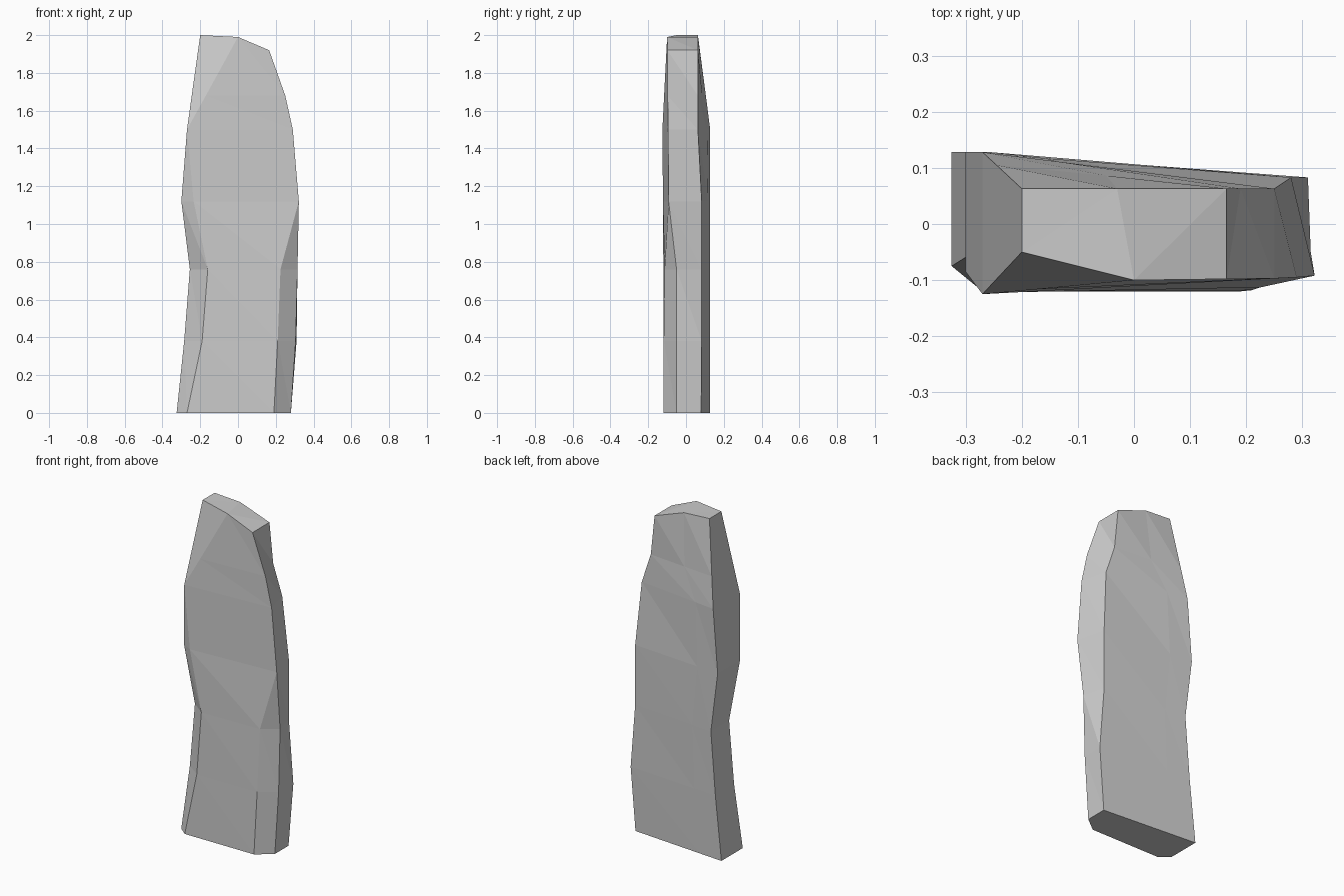
import bpy, bmesh

if "Cube" in bpy.data.objects:
    bpy.data.objects.remove(bpy.data.objects["Cube"])

# Corner paths (x, y) running up the slab, one point per level
levels = [0, 0.38, 0.76, 1.12, 1.5, 1.68]
paths = {
    "front_left": [(-.325, -.075), (-.285, -.05), (-.255, -.045), (-.30, -.085), (-.27, -.125), (-.245, -.098)],
    "left_bevel": [(-.27, -.12), (-.19, -.12), (-.16, -.12), (-.235, -.122), (-.27, -.125), (-.17, -.116)],
    "right_bevel": [(.19, -.12), (.21, -.118), (.225, -.113), (.322, -.092), (.29, -.095), (.25, -.097)],
    "front_right": [(.28, -.05), (.305, -.05), (.315, -.05), (.322, -.092), (.29, -.095), (.25, -.097)],
    "back_right": [(.28, .08), (.31, .083), (.28, .083), (.28, .083), (.25, .063), (.19, .063)],
    "back_left": [(-.325, .128), (-.285, .128), (-.255, .128), (-.30, .128), (-.27, .128), (-.245, .105)],
}
# Sloping, chipped top
crown = [(-.2, -.05, 2), (0, -.1, 1.99), (.165, -.098, 1.92),
         (.165, -.098, 1.92), (.165, .063, 1.92), (-.03, .063, 1.99), (-.2, .063, 2)]

bm = bmesh.new()
rings = []
for i, z in enumerate(levels):
    ring = [(*p[i], z) for p in paths.values()]
    br, bl = ring[4], ring[5]
    t = .55 if i == 5 else .75                      # extra point along the back
    ring.insert(5, tuple(a + (b - a) * t for a, b in zip(br, bl)))
    rings.append([bm.verts.new(co) for co in ring])
rings.append([bm.verts.new(co) for co in crown])

# Skin the rings with triangles, then close both ends
n = len(crown)
for lo, hi in zip(rings, rings[1:]):
    for j in range(n):
        k = (j + 1) % n
        bm.faces.new((lo[j], lo[k], hi[j]))
        bm.faces.new((lo[k], hi[k], hi[j]))
bm.faces.new(rings[-1])
bm.faces.new(rings[0][::-1])
bmesh.ops.remove_doubles(bm, verts=bm.verts, dist=.001)
bmesh.ops.dissolve_degenerate(bm, edges=bm.edges, dist=.0005)
bmesh.ops.triangulate(bm, faces=[f for f in bm.faces if len(f.verts) > 4])
bmesh.ops.recalc_face_normals(bm, faces=bm.faces)

mesh = bpy.data.meshes.new("standing_stone")
bm.to_mesh(mesh)
bm.free()
stone = bpy.data.objects.new("standing_stone", mesh)
bpy.context.collection.objects.link(stone)
